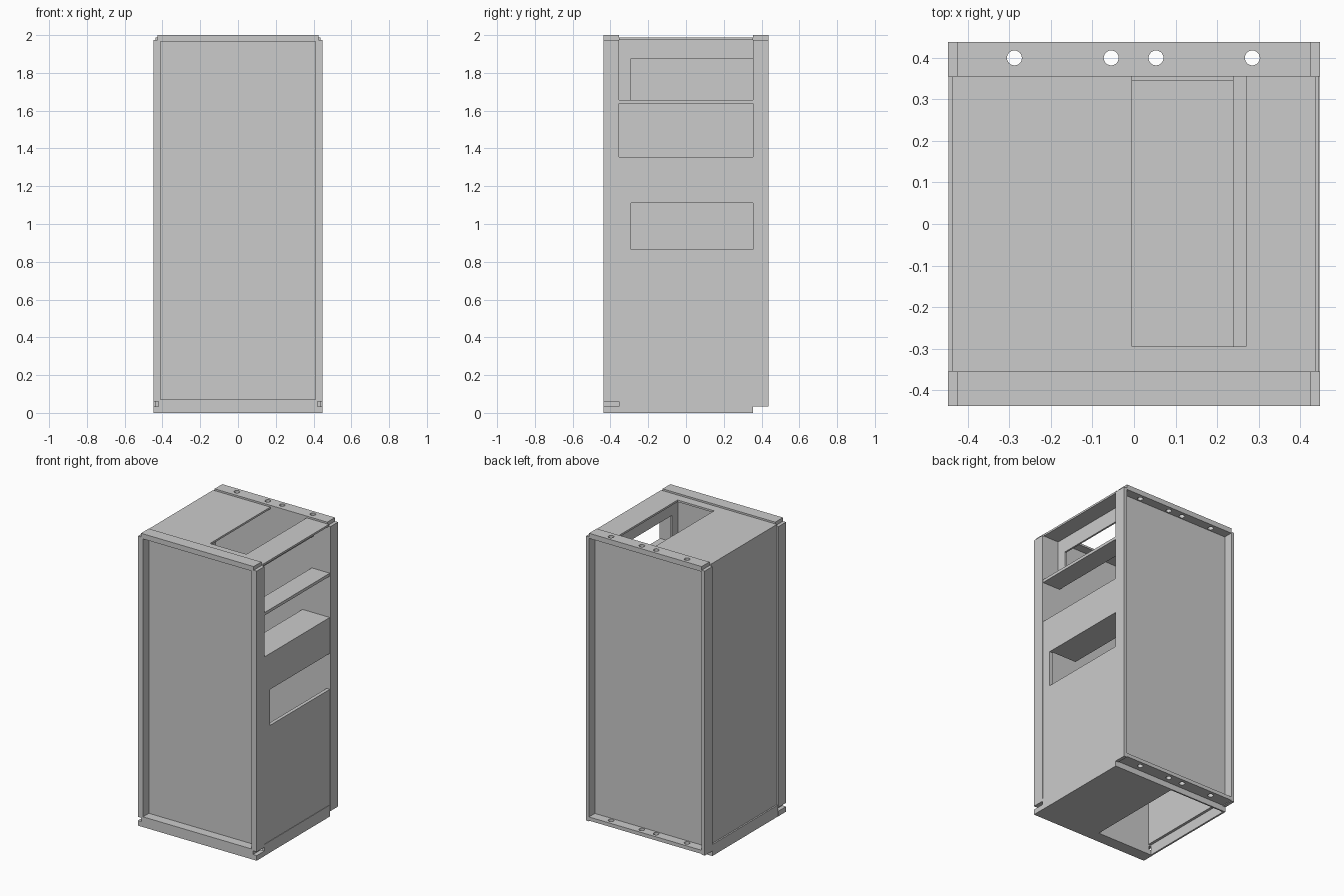
import bpy, bmesh
from mathutils import Vector

cube = bpy.data.objects.get("Cube")
if cube:
    bpy.data.objects.remove(cube, do_unlink=True)

grey = bpy.data.materials.new("sheet_metal_grey")
grey.use_nodes = True
colour = (0.6, 0.6, 0.6, 1)
grey.diffuse_color = colour
grey.node_tree.nodes["Principled BSDF"].inputs["Base Color"].default_value = colour


def add_object(name, bm):
    bmesh.ops.recalc_face_normals(bm, faces=bm.faces)
    mesh = bpy.data.meshes.new(name)
    bm.to_mesh(mesh)
    bm.free()
    mesh.materials.append(grey)
    obj = bpy.data.objects.new(name, mesh)
    bpy.context.collection.objects.link(obj)
    return obj


def box(name, x, y, z):
    """Box spanning three (low, high) ranges."""
    bm = bmesh.new()
    bmesh.ops.create_cube(bm, size=1)
    for v in bm.verts:
        v.co = Vector([r[0] + (c + 0.5) * (r[1] - r[0]) for c, r in zip(v.co, (x, y, z))])
    return add_object(name, bm)


def windowed_sheet(name, axis, start, thick, u, v, win_u, win_v):
    """Flat sheet across one axis with a rectangular window."""
    bm = bmesh.new()
    us = sorted({*u, *win_u})
    vs = sorted({*v, *win_v})

    def point(a, b):
        co = [a, b]
        co.insert(axis, start)
        return bm.verts.new(co)

    for a, b in zip(us, us[1:]):
        for c, d in zip(vs, vs[1:]):
            inside = win_u[0] <= a < win_u[1] and win_v[0] <= c < win_v[1]
            if not inside:
                bm.faces.new([point(a, c), point(b, c), point(b, d), point(a, d)])
    bmesh.ops.remove_doubles(bm, verts=bm.verts, dist=0.0001)
    ext = bmesh.ops.extrude_face_region(bm, geom=bm.faces[:], use_keep_orig=True)
    shift = Vector((0, 0, 0))
    shift[axis] = thick
    moved = [g for g in ext["geom"] if isinstance(g, bmesh.types.BMVert)]
    bmesh.ops.translate(bm, verts=moved, vec=shift)
    return add_object(name, bm)


def drill(obj, z):
    """Row of bolt holes through a rear flange."""
    bm = bmesh.new()
    for x in (-0.288, -0.055, 0.053, 0.285):
        made = bmesh.ops.create_cone(bm, cap_ends=True, segments=24,
                                     radius1=0.018, radius2=0.018, depth=0.2)
        bmesh.ops.translate(bm, verts=made["verts"], vec=(x, 0.4, z))
    cutter = add_object(obj.name + "_hole_cutter", bm)
    cutter.hide_render = True
    cutter.hide_set(True)
    cutter.display_type = 'WIRE'
    mod = obj.modifiers.new("bolt_holes", 'BOOLEAN')
    mod.operation = 'DIFFERENCE'
    mod.solver = 'EXACT'
    mod.object = cutter


FRONT, BACK = (-0.438, -0.355), (0.355, 0.438)
DEPTH = (-0.355, 0.355)

# corner posts, narrower at the back
for side, s in (("left", 1), ("right", -1)):
    box(f"front_{side}_post", sorted((s * 0.41, s * 0.448)), FRONT, (0.06, 1.975))
    box(f"back_{side}_post", sorted((s * 0.425, s * 0.448)), BACK, (0.035, 1.975))

# recessed front and back panels
box("front_panel", (-0.42, 0.42), (-0.375, -0.355), (0.06, 1.97))
box("back_panel", (-0.43, 0.43), (0.355, 0.375), (0.05, 1.97))

# top flanges, bottom sill and base lips
box("front_top_flange", (-0.425, 0.425), FRONT, (1.965, 2))
drill(box("back_top_flange", (-0.425, 0.425), BACK, (1.965, 2)), 1.98)
drill(box("back_bottom_flange", (-0.425, 0.425), BACK, (0.04, 0.065)), 0.05)
box("front_sill", (-0.42, 0.42), FRONT, (0, 0.07))
box("back_base_lip", (-0.435, 0.435), (0.345, 0.355), (0, 0.065))
for side, s in (("left", 1), ("right", -1)):
    box(f"sill_{side}_end", sorted((s * 0.42, s * 0.448)), FRONT, (0, 0.035))
    box(f"{side}_skirt", sorted((s * 0.435, s * 0.447)), DEPTH, (0, 0.078))

# top sheet with its opening, and a floor that covers one half only
windowed_sheet("top_sheet", 2, 1.975, 0.013, (-0.437, 0.437), DEPTH,
               (-0.005, 0.27), (-0.295, 0.355))
box("floor_sheet", (-0.012, 0.435), DEPTH, (0, 0.013))

# closed side
box("right_side_panel", (-0.437, -0.417), DEPTH, (0.07, 1.978))

# open side: lower panel with slot, inward flap and shelves
windowed_sheet("left_lower_panel", 0, 0.42, 0.024, DEPTH, (0.078, 1.355),
               (-0.29, 0.355), (0.865, 1.11))
box("slot_flap", (0.238, 0.425), (-0.285, 0.355), (1.11, 1.122))
box("middle_shelf", (0.238, 0.425), DEPTH, (1.343, 1.355))
box("upper_shelf", (0.308, 0.444), DEPTH, (1.637, 1.657))

# inner divider frame under the top sheet, open at the bottom
windowed_sheet("inner_divider", 0, 0.308, 0.012, DEPTH, (1.645, 1.98),
               (-0.29, 0.355), (1.645, 1.875))
